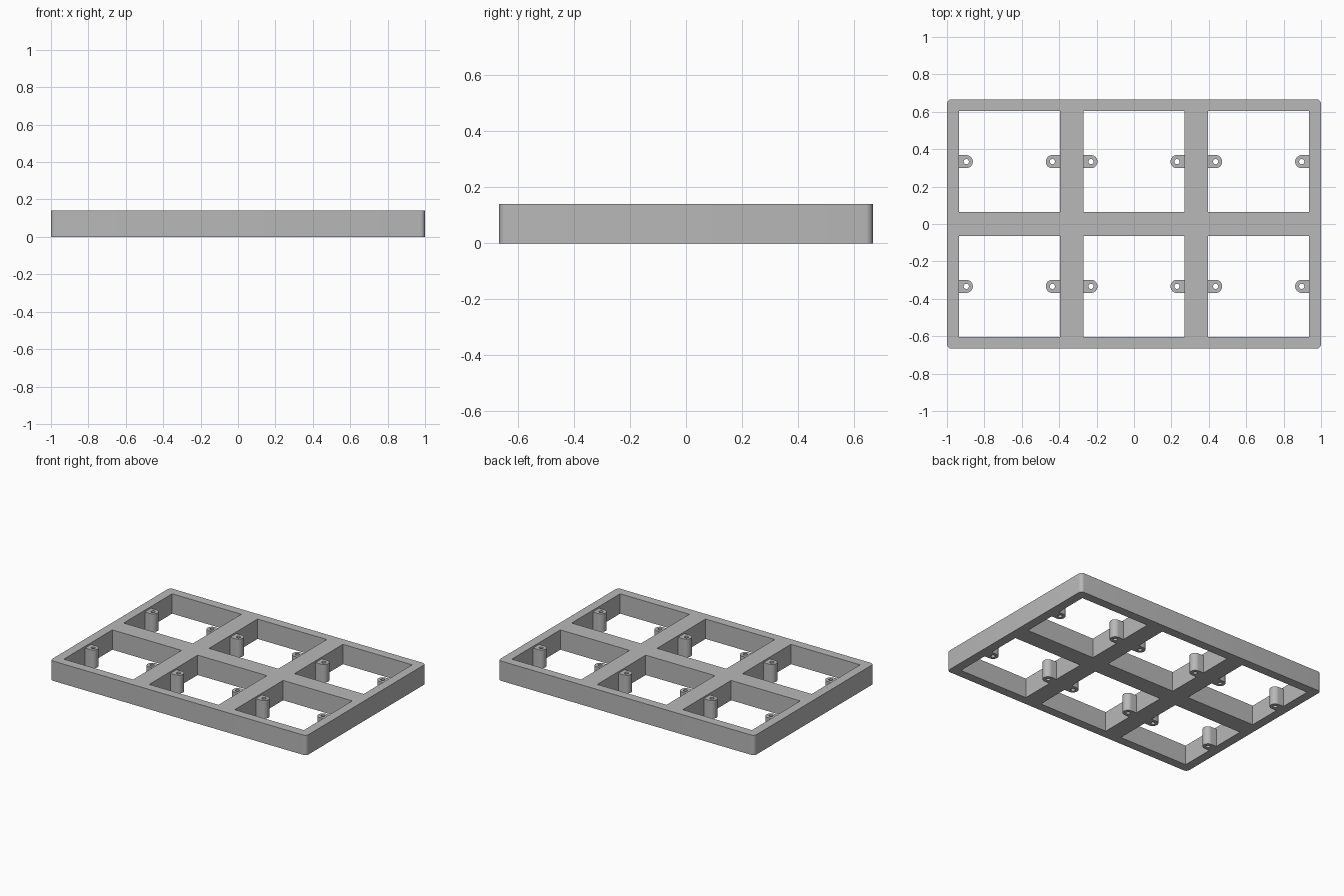
import bpy, bmesh, math

if "Cube" in bpy.data.objects:
    bpy.data.objects.remove(bpy.data.objects["Cube"], do_unlink=True)

HEIGHT = 0.14
CELL = 2 / 3          # spacing of the windows
HALF_WINDOW = 0.27    # half the width of a window
BOSS_R = 0.035        # outer radius of a screw boss
BOSS_REACH = 0.04     # wall to screw axis
HOLE_R = 0.014
BOSS_HEIGHT = HEIGHT - 0.012

grey = bpy.data.materials.new("plain grey")
grey.use_nodes = True
colour = (0.48, 0.48, 0.48, 1)
grey.diffuse_color = colour
grey.node_tree.nodes["Principled BSDF"].inputs["Base Color"].default_value = colour


def arc(cx, cy, r, start, end, steps):
    """Points along an arc, angles in degrees."""
    angles = [math.radians(start + (end - start) * i / steps) for i in range(steps + 1)]
    return [(cx + r * math.cos(a), cy + r * math.sin(a)) for a in angles]


def rectangle(cx, cy, hx, hy):
    return [(cx - hx, cy - hy), (cx + hx, cy - hy), (cx + hx, cy + hy), (cx - hx, cy + hy)]


def plate(name, outlines, height):
    """Extrude an outline with holes upward from the ground into a clean mesh."""
    curve = bpy.data.curves.new(name, "CURVE")
    curve.dimensions = "2D"
    curve.fill_mode = "BOTH"
    curve.extrude = height / 2
    for points in outlines:
        spline = curve.splines.new("POLY")
        spline.points.add(len(points) - 1)
        for p, (x, y) in zip(spline.points, points):
            p.co = (x, y, 0, 1)
        spline.use_cyclic_u = True
    helper = bpy.data.objects.new(name + "_outline", curve)
    mesh = bpy.data.meshes.new_from_object(helper)
    bpy.data.objects.remove(helper)
    bpy.data.curves.remove(curve)

    bm = bmesh.new()
    bm.from_mesh(mesh)
    bmesh.ops.remove_doubles(bm, verts=bm.verts, dist=0.0001)
    bmesh.ops.translate(bm, verts=bm.verts, vec=(0, 0, height / 2))
    bmesh.ops.recalc_face_normals(bm, faces=bm.faces)
    bm.to_mesh(mesh)
    bm.free()

    mesh.name = name
    mesh.materials.clear()
    mesh.materials.append(grey)
    ob = bpy.data.objects.new(name, mesh)
    bpy.context.collection.objects.link(ob)
    bpy.ops.object.select_all(action="DESELECT")
    ob.select_set(True)
    bpy.context.view_layer.objects.active = ob
    bpy.ops.object.shade_smooth_by_angle(angle=math.radians(30))
    return ob


# Frame: rounded outer edge with six square windows
CORNER = 0.025
border = []
for i, (sx, sy) in enumerate([(1, 1), (-1, 1), (-1, -1), (1, -1)]):
    border += arc(sx * (1 - CORNER), sy * (CELL - CORNER), CORNER, 90 * i, 90 * i + 90, 6)

centres = [(col * CELL, row * CELL / 2) for row in (-1, 1) for col in (-1, 0, 1)]
windows = [rectangle(x, y, HALF_WINDOW, HALF_WINDOW) for x, y in centres]
plate("frame", [border] + windows, HEIGHT)

# Screw bosses: a rounded tab with a through hole on both side walls of each window
for x, y in centres:
    for side, label in ((-1, "right"), (1, "left")):
        wall = x + side * HALF_WINDOW
        axis = wall - side * BOSS_REACH
        facing = 180 if side > 0 else 0
        tab = [(wall, y - BOSS_R * -side)] if side > 0 else [(wall, y - BOSS_R)]
        tab += arc(axis, y, BOSS_R, facing - 90, facing + 90, 20)
        tab.append((wall, 2 * y - tab[0][1]))
        hole = arc(axis, y, HOLE_R, 0, 360, 20)[:-1]
        plate("screw_boss_" + label, [tab, hole], BOSS_HEIGHT)
